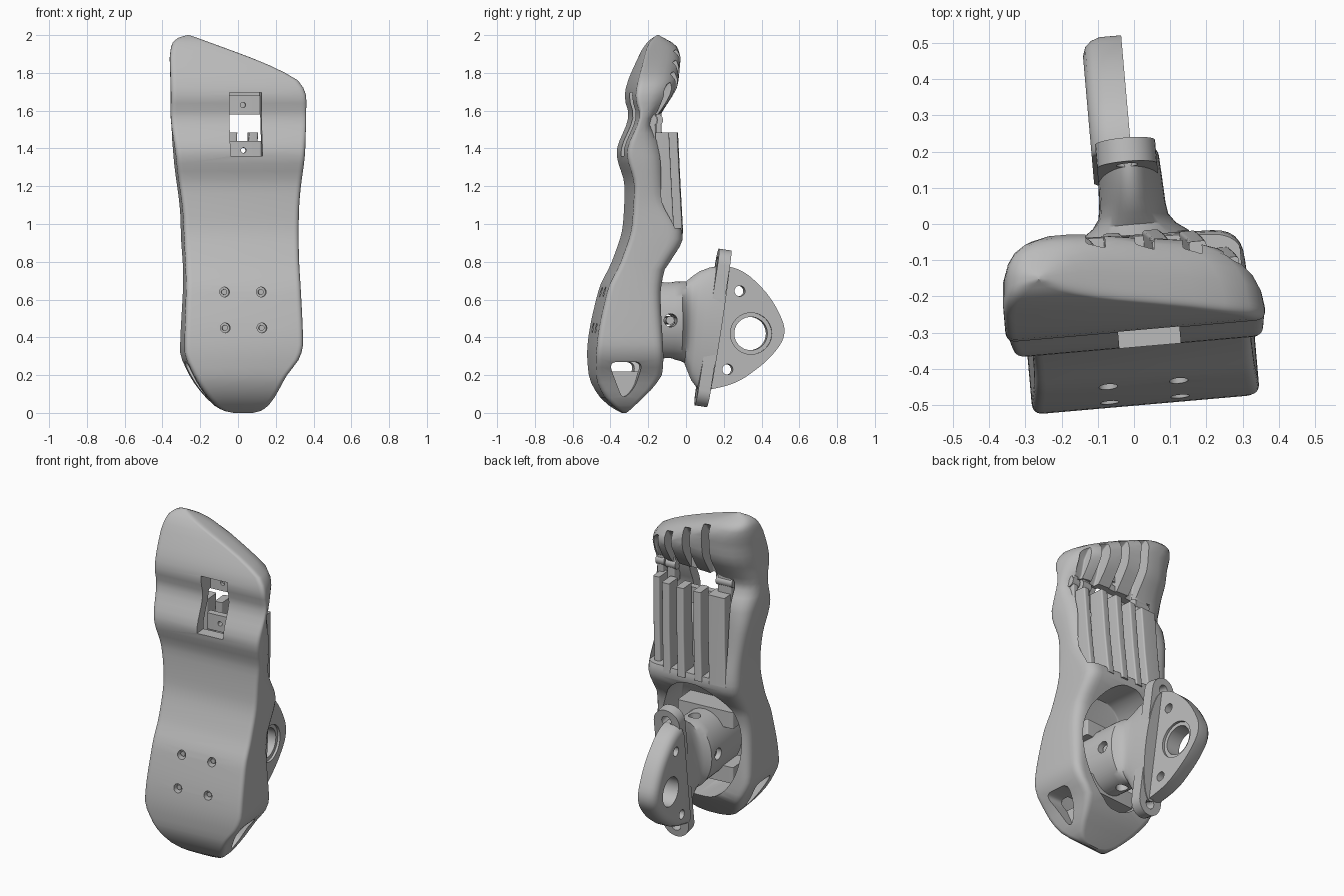
import bpy
import bmesh
from math import sin, cos, pi, radians, atan
from mathutils import Matrix, Vector

if "Cube" in bpy.data.objects:
    bpy.data.objects.remove(bpy.data.objects["Cube"], do_unlink=True)

grey = bpy.data.materials.new("plain_grey")
grey.use_nodes = True
grey.diffuse_color = (0.5, 0.5, 0.5, 1)
grey.node_tree.nodes["Principled BSDF"].inputs["Base Color"].default_value = grey.diffuse_color


def smooth_value(points, at):
    """Monotone interpolation through (position, value) pairs."""
    last = len(points) - 1
    slopes = [(b[1] - a[1]) / (b[0] - a[0]) for a, b in zip(points, points[1:])]

    def tangent(i):
        if i == 0 or i == last:
            return slopes[min(i, last - 1)]
        before, after = slopes[i - 1], slopes[i]
        return 0 if before * after <= 0 else 2 * before * after / (before + after)

    i = max(k for k in range(last) if points[k][0] <= at or k == 0)
    (start, low), (end, high) = points[i], points[i + 1]
    step = end - start
    t = min(max((at - start) / step, 0), 1)
    blend = t * t * (3 - 2 * t)
    return (low + (high - low) * blend + tangent(i) * step * t * (1 - t) ** 2
            - tangent(i + 1) * step * t * t * (1 - t))


def rounded(corners, radii, steps=6):
    """Polygon with each corner replaced by a soft curve; neighbours share an edge by radius."""
    result = []
    count = len(corners)
    for i, corner in enumerate(corners):
        sides = []
        for j in ((i - 1) % count, (i + 1) % count):
            edge = corners[j] - corner
            share = 0.95 * radii[i] / (radii[i] + radii[j])
            sides.append(corner + edge * min(radii[i] / max(edge.length, 1e-6), share))
        for k in range(steps + 1):
            t = k / steps
            result.append(sides[0] * (1 - t) ** 2 + corner * 2 * t * (1 - t) + sides[1] * t * t)
    return result


def stack(name, rings):
    """Skin a list of equal rings and cap both ends."""
    bm = bmesh.new()
    loops = [[bm.verts.new(p) for p in ring] for ring in rings]
    count = len(loops[0])
    for lower, upper in zip(loops, loops[1:]):
        for i in range(count):
            j = (i + 1) % count
            bm.faces.new((lower[i], lower[j], upper[j], upper[i]))
    bm.faces.new(loops[0])
    bm.faces.new(loops[-1])
    bmesh.ops.recalc_face_normals(bm, faces=bm.faces)
    mesh = bpy.data.meshes.new(name)
    bm.to_mesh(mesh)
    bm.free()
    mesh.materials.append(grey)
    obj = bpy.data.objects.new(name, mesh)
    bpy.context.collection.objects.link(obj)
    return obj


def section(z, left, right, front, back, drop=0, back_radius=0.01, front_radius=0.01):
    corners = [Vector(p) for p in ((left, front, z), (right, front, z),
                                   (right, max(back - drop, front + 0.01), z), (left, back, z))]
    return rounded(corners, (front_radius, front_radius, back_radius, back_radius))


def box(name, left, right, front, back, bottom, top):
    return stack(name, [section(z, left, right, front, back) for z in (bottom, top)])


def rod(name, axis, centre, radius, length, sides=28):
    turn = Vector((0, 0, 1)).rotation_difference(Vector(axis)).to_matrix()
    return stack(name, [[Vector(centre) + turn @ Vector((radius * cos(2 * pi * k / sides),
                                                         radius * sin(2 * pi * k / sides), end))
                         for k in range(sides)] for end in (-length / 2, length / 2)])


def cut(target, cutter):
    cutter.hide_render = True
    mod = target.modifiers.new("cut", "BOOLEAN")
    mod.operation, mod.solver, mod.object = "DIFFERENCE", "EXACT", cutter
    bpy.context.view_layer.objects.active = target
    bpy.ops.object.modifier_apply(modifier=mod.name)
    bpy.data.objects.remove(cutter, do_unlink=True)


# Foot outline by height
LEFT = [(0, -.05), (.01, -.1), (.05, -.165), (.22, -.285), (.33, -.325), (.76, -.31), (1.02, -.315),
        (1.34, -.355), (1.6, -.38), (1.87, -.38), (1.95, -.365), (1.985, -.33), (2, -.28)]
RIGHT = [(0, .05), (.01, .09), (.04, .13), (.2, .22), (.29, .285), (.36, .305), (.81, .295), (1.07, .3),
         (1.39, .33), (1.66, .34), (1.74, .315), (1.8, .23), (1.975, -.2), (2, -.27)]
FRONT = [(0, -.34), (.04, -.4), (.1, -.455), (.2, -.495), (.3, -.5), (.65, -.44), (.8, -.37), (1, -.31),
         (1.2, -.3), (1.375, -.34), (1.58, -.275), (1.67, -.295), (1.89, -.22), (1.97, -.17), (2, -.13)]
BACK = [(0, -.32), (.08, -.24), (.15, -.175), (.22, -.14), (.62, -.155), (.75, -.135), (.82, -.09),
        (.94, -.02), (1.2, -.04), (1.44, -.065), (1.54, -.11), (1.63, -.07), (1.74, -.01), (1.87, .005),
        (1.94, -.02), (2, -.12)]
DROP = [(0, 0), (.8, 0), (.95, .02), (1.15, .1), (1.5, .1), (1.65, .06), (1.8, .06), (1.9, .03), (2, 0)]
ROUND = [(0, .02), (.3, .05), (.8, .08), (1.3, .1), (1.6, .2), (1.85, .24), (2, .05)]


def sole(z):
    return smooth_value(FRONT, z)


heights = [0, .004, .01, .02] + [.04 * k for k in range(1, 49)] + [1.94, 1.96, 1.975, 1.985, 1.993, 2]
foot = stack("foot_shell", [
    section(z, smooth_value(LEFT, z), smooth_value(RIGHT, z), sole(z), smooth_value(BACK, z),
            smooth_value(DROP, z), smooth_value(ROUND, z), .03) for z in heights])

# Ankle opening and forefoot hollow
opening = []
for k in range(1, 24):
    z = .545 - .375 * cos(pi * k / 24)
    half = .26 * sin(pi * k / 24)
    opening.append(section(z, -half - .01, half - .01, sole(z) + .07, .2))
cut(foot, stack("opening_cutter", opening))
cut(foot, stack("forefoot_cutter", [section(z, -.24, .285, sole(z) + .07, .2)
                                    for z in [.98 + .06 * k for k in range(11)]]))

# Window through the sole
cut(foot, box("window_cutter", -.07, .1, -.5, -.17, 1.36, 1.695))

# Slots between the toes, sinking towards the small toe
for x in (-.11, .025, .155, .265):
    top = 1.88 - .43 * (x + .11)
    sink = .12 * (x + .11)
    cut(foot, stack("slot_cutter", [section(z, x - .026, x + .026, y - sink, .2)
                                    for z, y in ((1.56, -.165), (top - .12, -.13), (top - .03, -.11),
                                                 (top + .02, -.08), (top + .06, -.02))]))

# Heel pockets on both sides
pocket = rounded([Vector(p) for p in ((0, -.435, .27), (0, -.25, .27), (0, -.29, .13), (0, -.35, .07))],
                 (.05, .05, .04, .04))
for side in (-1, 1):
    cut(foot, stack("pocket_cutter", [[p + Vector((side * x, 0, 0)) for p in pocket] for x in (.12, .5)]))

# Sole screws
for x in (-.11, .085):
    for z in (.45, .64):
        cut(foot, rod("screw_cutter", (0, 1, 0), (x, sole(z), z), .026, .08))
        rod("sole_screw", (0, 1, 0), (x, sole(z) + .03, z), .015, .03, 12)

# Long foot bones, lower towards the small toe
for x, half in ((-.165, .055), (-.04, .024), (.07, .024), (.17, .024), (.26, .02)):
    sink = 2.5 * max(0, x - .1) ** 2
    stack("long_bone", [section(z, x - half + lean, x + half + lean, front - sink, back - sink)
                        for z, front, back, lean in ((.95, -.13, -.02, -.025), (1.2, -.14, -.035, -.01),
                                                     (1.485, -.15, -.05, 0))])

# Toe hinges and window brackets
for x, half in ((-.18, .045), (.2, .025), (.275, .02)):
    sink = .15 * (x + .165)
    box("toe_link", x - half, x + half, -.19 - sink, -.12 - sink, 1.44, 1.62)
    rod("toe_hinge", (1, 0, 0), (x, -.145 - sink, 1.55), .032, half * 2 + .015)
for bottom, top, y in ((1.34, 1.44, -.2), (1.58, 1.68, -.17)):
    bracket = box("window_bracket", -.075, .105, y - .02, y + .02, bottom, top)
    cut(bracket, rod("bracket_cutter", (0, 1, 0), (.01, y, (bottom + top) / 2), .014, .2, 16))

# Ankle joint flaring into a tall narrow neck
ankle = stack("ankle_neck", [
    [Vector((half * cos(a), y + lean * (high * sin(a)), mid + high * sin(a)))
     for a in [2 * pi * k / 48 for k in range(48)]]
    for y, half, mid, high, lean in ((-.36, .155, .49, .2, 0), (-.07, .155, .49, .205, 0),
                                     (-.03, .15, .485, .21, 0), (-.005, .115, .48, .215, .02),
                                     (.02, .097, .472, .25, .05), (.05, .092, .462, .288, .08),
                                     (.09, .09, .455, .315, .12), (.13, .088, .45, .327, .15),
                                     (.18, .085, .44, .33, .155))])
for axis in ((1, 0, 0), (0, 0, 1)):
    cut(ankle, rod("pin_cutter", axis, (0, -.095, .49), .035, .6))
rod("ankle_pin", (1, 0, 0), (0, -.095, .49), .022, .26)
for z in (.32, .66):
    box("ankle_block", -.19, .17, -.36, -.2, z - .05, z + .05)

# Slanted plate with a tab at each end
plate = stack("slanted_plate", [
    [Vector((.083 * cos(a), depth, .335 * (1 if k < 16 else -1) + .085 * sin(a)))
     for k, a in [(k, pi * (k % 16 + (0 if k < 16 else 15)) / 15) for k in range(32)]]
    for depth in (-.033, .033)])
for z in (-.35, .35):
    cut(plate, rod("tab_cutter", (0, 1, 0), (0, 0, z), .03, .3))
plate.data.transform(Matrix.Translation((-.005, .143, .45)) @ Matrix.Rotation(-atan(.155), 4, "X"))

# Rear fin, flat on one face and rounded on the other
outline = rounded([Vector(p) for p in ((0, .2, .78), (0, .3, .76), (0, .45, .62), (0, .545, .42),
                                       (0, .44, .28), (0, .27, .155), (0, .11, .12))],
                  (.03, .08, .1, .09, .08, .08, .01))
pivot = Vector((0, .17, .45))
fin = stack("rear_fin", [[pivot + (p - pivot) * size + Vector((x, 0, 0)) for p in outline]
                         for x, size in ((.01, 1), (-.05, 1), (-.075, .975), (-.092, .93), (-.1, .86))])
for y, z, radius in ((.345, .42, .088), (.285, .645, .028), (.22, .23, .028)):
    cut(fin, rod("fin_cutter", (1, 0, 0), (0, y, z), radius, .6, 40))
cut(fin, rod("rim_cutter", (1, 0, 0), (.02, .345, .42), .11, .05, 40))

# Slight turn of the whole foot, then shading
turn = Matrix.Rotation(radians(5), 4, "Z")
for obj in [o for o in bpy.context.scene.objects if o.type == "MESH" and grey.name in o.data.materials]:
    obj.data.transform(turn)
    bpy.ops.object.select_all(action="DESELECT")
    obj.select_set(True)
    bpy.context.view_layer.objects.active = obj
    bpy.ops.object.shade_smooth_by_angle(angle=radians(32))
